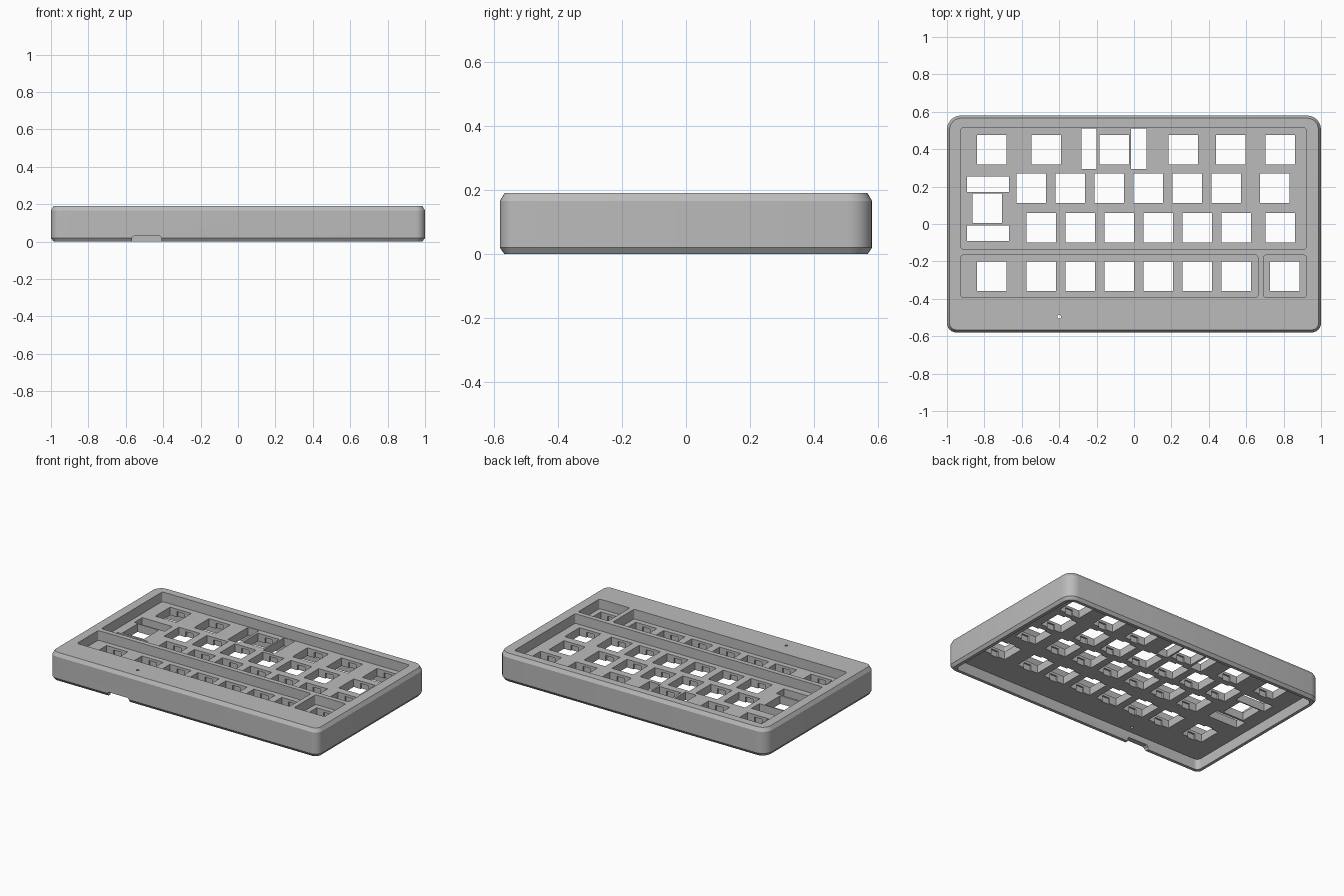
import bpy, bmesh
from math import cos, sin, pi, radians

if "Cube" in bpy.data.objects:
    bpy.data.objects.remove(bpy.data.objects["Cube"], do_unlink=True)

grey = bpy.data.materials.new("case_grey")
grey.use_nodes = True
GREY = (0.5, 0.5, 0.5, 1)
grey.diffuse_color = GREY
grey.node_tree.nodes["Principled BSDF"].inputs["Base Color"].default_value = GREY


def outline(x0, x1, y0, y1, front_r, back_r, steps=6):
    """Rectangle with rounded corners, counter-clockwise."""
    corners = [(x1, y1, -1, -1, back_r, 0), (x0, y1, 1, -1, back_r, 1),
               (x0, y0, 1, 1, front_r, 2), (x1, y0, -1, 1, front_r, 3)]
    points = []
    for x, y, sx, sy, r, quarter in corners:
        for i in range(steps + 1):
            a = (quarter + i / steps) * pi / 2
            points.append((x + sx * r + r * cos(a), y + sy * r + r * sin(a)))
    return points


def add_loft(bm, rings):
    """Closed solid through matching rings given as (points, height)."""
    loops = [[bm.verts.new((x, y, z)) for x, y in pts] for pts, z in rings]
    n = len(loops[0])
    for low, high in zip(loops, loops[1:]):
        for i in range(n):
            j = (i + 1) % n
            bm.faces.new((low[i], low[j], high[j], high[i]))
    bm.faces.new(loops[0][::-1])
    bm.faces.new(loops[-1])


def add_box(bm, x0, x1, y0, y1, z0, z1):
    pts = [(x0, y0), (x1, y0), (x1, y1), (x0, y1)]
    add_loft(bm, [(pts, z0), (pts, z1)])


def add_object(name, bm):
    mesh = bpy.data.meshes.new(name)
    bm.to_mesh(mesh)
    bm.free()
    mesh.materials.append(grey)
    obj = bpy.data.objects.new(name, mesh)
    bpy.context.collection.objects.link(obj)
    return obj


TOP, FLOOR, CEILING = 0.19, 0.125, 0.071
W, D = 1.0, 0.58

# Outer shell with chamfered rims
bm = bmesh.new()
rings = []
for inset, z in [(0.014, 0), (0, 0.02), (0, 0.166), (0.014, TOP)]:
    rings.append((outline(-W + inset, W - inset, -D + inset, D - inset,
                          0.05 - inset, 0.075 - inset), z))
add_loft(bm, rings)
case = add_object("keyboard_case", bm)

cutters = []

# Sunken key wells
bm = bmesh.new()
for x0, x1, y0, y1 in [(-0.925, 0.92, -0.134, 0.515),
                       (-0.925, 0.662, -0.393, -0.166),
                       (0.694, 0.92, -0.393, -0.166)]:
    pts = outline(x0, x1, y0, y1, 0.012, 0.012, 3)
    add_loft(bm, [(pts, FLOOR), (pts, 0.3)])
cutters.append(add_object("well_cutter", bm))

# Hollow underside
bm = bmesh.new()
m = 0.035
pts = outline(-W + m, W - m, -D + m, D - m, 0.03, 0.045)
add_loft(bm, [(pts, -0.1), (pts, CEILING)])
cutters.append(add_object("underside_cutter", bm))

# Switch openings, row by row
PITCH, HALF = 0.2085, 0.079
rows = [(0.397, [-0.76, -0.47, -0.105, 0.263, 0.517, 0.783]),
        (0.19, [-0.55 + i * PITCH for i in range(6)] + [0.753]),
        (0.085, [-0.785]),
        (-0.019, [-0.496 + i * PITCH for i in range(6)] + [0.783]),
        (-0.28, [-0.76] + [-0.496 + i * PITCH for i in range(6)] + [0.807])]
holes, clips = bmesh.new(), bmesh.new()
for y, xs in rows:
    for x in xs:
        add_box(holes, x - HALF, x + HALF, y - HALF, y + HALF, 0.04, 0.15)
        # Clip recesses below the top skin of the plate
        if y != 0.085:
            add_box(clips, x - 0.028, x + 0.028,
                    y - HALF - 0.011, y + HALF + 0.011, 0.045, FLOOR - 0.017)

# Stabiliser slots beside the two wide keys
for x0, x1 in [(-0.282, -0.2), (-0.015, 0.067)]:
    add_box(holes, x0, x1, 0.293, 0.511, 0.04, 0.15)
for y0, y1 in [(-0.09, -0.008), (0.172, 0.254)]:
    add_box(holes, -0.892, -0.667, y0, y1, 0.04, 0.15)
cutters.append(add_object("switch_cutter", holes))
cutters.append(add_object("clip_cutter", clips))

# Indicator hole in the front deck and cable notch in the front wall
bm = bmesh.new()
pts = [(-0.4 + 0.01 * cos(i * pi / 6), -0.496 + 0.01 * sin(i * pi / 6))
       for i in range(12)]
add_loft(bm, [(pts, 0.03), (pts, 0.3)])
notch = [(-0.568, -0.1), (-0.408, -0.1), (-0.408, 0.02), (-0.418, 0.03),
         (-0.558, 0.03), (-0.568, 0.02)]
front = [bm.verts.new((x, -0.7, z)) for x, z in notch]
back = [bm.verts.new((x, -0.52, z)) for x, z in notch]
bm.faces.new(front)
bm.faces.new(back[::-1])
for i in range(len(notch)):
    j = (i + 1) % len(notch)
    bm.faces.new((front[j], front[i], back[i], back[j]))
cutters.append(add_object("port_cutter", bm))

# Cut everything and bake the result
for cutter in cutters:
    mod = case.modifiers.new(cutter.name, "BOOLEAN")
    mod.operation = "DIFFERENCE"
    mod.solver = "EXACT"
    mod.object = cutter
    cutter.hide_render = True
bpy.context.view_layer.update()
graph = bpy.context.evaluated_depsgraph_get()
baked = bpy.data.meshes.new_from_object(case.evaluated_get(graph))
case.modifiers.clear()
case.data = baked
for cutter in cutters:
    bpy.data.objects.remove(cutter, do_unlink=True)

# Smooth the rounded corners, keep the edges crisp
bpy.ops.object.select_all(action="DESELECT")
case.select_set(True)
bpy.context.view_layer.objects.active = case
bpy.ops.object.shade_smooth_by_angle(angle=radians(25))
